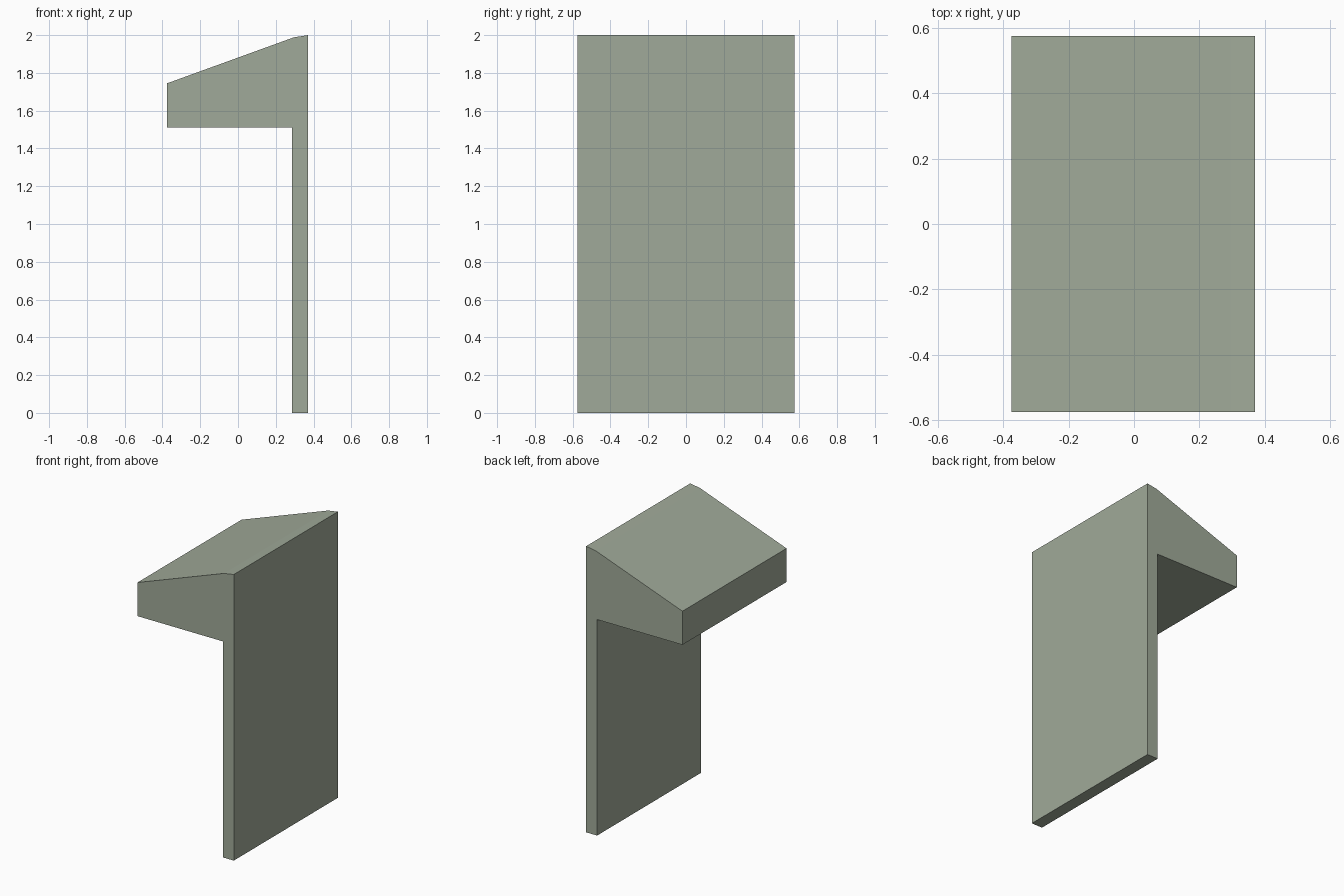
import bpy
import bmesh

cube = bpy.data.objects.get("Cube")
if cube:
    bpy.data.objects.remove(cube, do_unlink=True)

# Single flat colour
paint = bpy.data.materials.new("sage_green")
paint.use_nodes = True
colour = (0.352, 0.402, 0.319, 1.0)
paint.diffuse_color = colour
paint.node_tree.nodes["Principled BSDF"].inputs["Base Color"].default_value = colour


def extrude_profile(name, profile, half_depth):
    """Extrude a closed x-z outline along y, centred on y = 0."""
    bm = bmesh.new()
    face = bm.faces.new([bm.verts.new((x, -half_depth, z)) for x, z in profile])
    extruded = bmesh.ops.extrude_face_region(bm, geom=[face])["geom"]
    moved = [v for v in extruded if isinstance(v, bmesh.types.BMVert)]
    bmesh.ops.translate(bm, verts=moved, vec=(0, 2 * half_depth, 0))
    # the source face stays as the front cap
    if not face.is_valid or face not in bm.faces[:]:
        bm.faces.new([v for v in bm.verts if v not in moved])
    bmesh.ops.recalc_face_normals(bm, faces=bm.faces[:])
    mesh = bpy.data.meshes.new(name)
    bm.to_mesh(mesh)
    bm.free()
    mesh.materials.append(paint)
    obj = bpy.data.objects.new(name, mesh)
    bpy.context.collection.objects.link(obj)
    return obj


# Thin upright wall and sloping overhang as one outline
wall_back, wall_face, overhang_edge = 0.37, 0.285, -0.375
outline = [
    (wall_back, 0.0),
    (wall_back, 2.0),
    (wall_face + 0.01, 1.988),
    (overhang_edge, 1.745),
    (overhang_edge, 1.51),
    (wall_face, 1.51),
    (wall_face, 0.0),
]
extrude_profile("wall_with_overhang", outline, 0.575)
